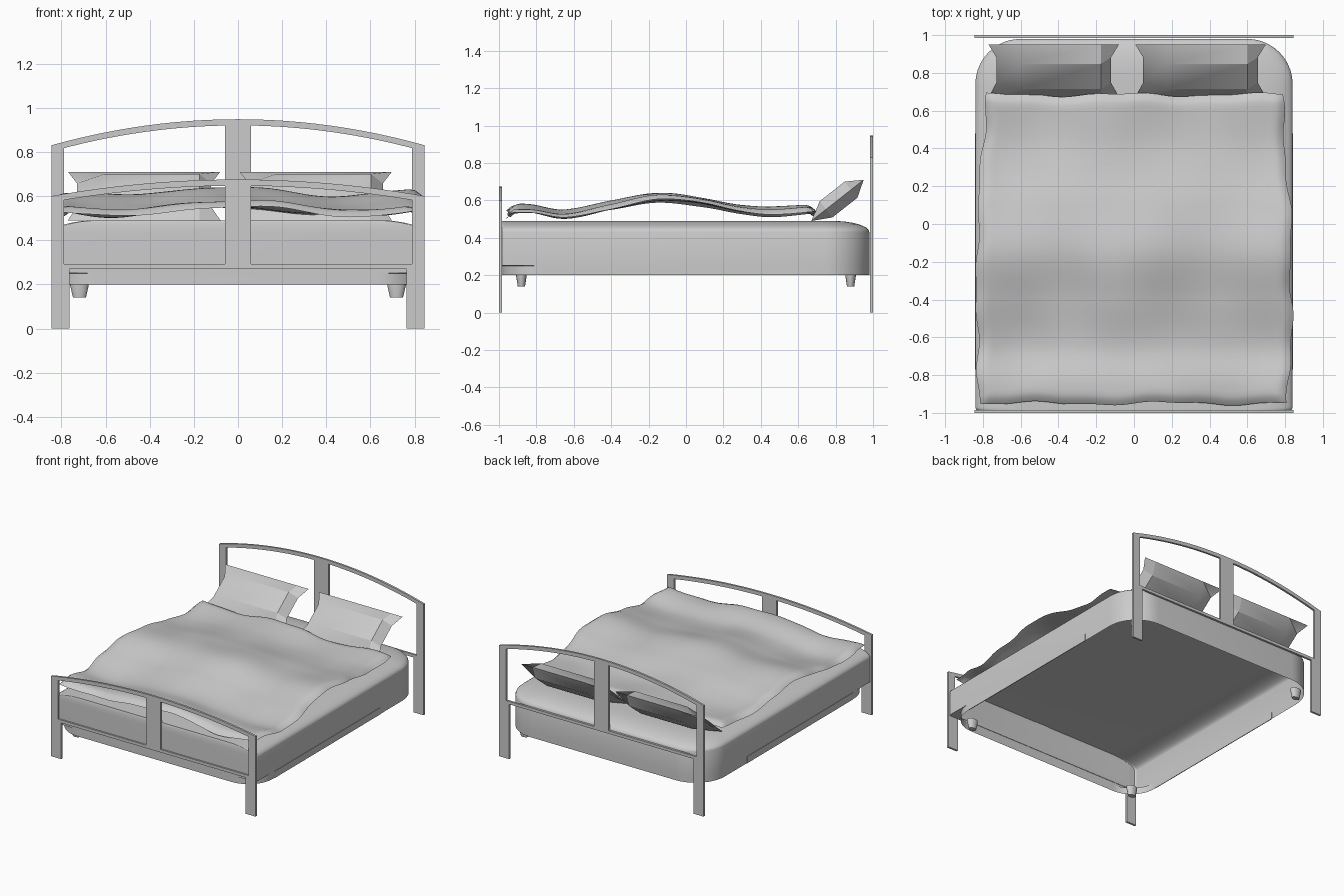
import bpy, bmesh, math

cube = bpy.data.objects.get("Cube")
if cube:
    bpy.data.objects.remove(cube)

grey = bpy.data.materials.new("plain grey")
grey.use_nodes = True
grey.diffuse_color = (0.6, 0.6, 0.6, 1)
grey.node_tree.nodes["Principled BSDF"].inputs["Base Color"].default_value = (0.6, 0.6, 0.6, 1)


def make(name, verts, faces, smooth=None):
    mesh = bpy.data.meshes.new(name)
    mesh.from_pydata(verts, [], faces)
    bm = bmesh.new()
    bm.from_mesh(mesh)
    bmesh.ops.remove_doubles(bm, verts=bm.verts, dist=0.0005)
    bmesh.ops.recalc_face_normals(bm, faces=bm.faces)
    bm.to_mesh(mesh)
    bm.free()
    mesh.materials.append(grey)
    ob = bpy.data.objects.new(name, mesh)
    bpy.context.collection.objects.link(ob)
    if smooth:
        bpy.ops.object.select_all(action="DESELECT")
        ob.select_set(True)
        bpy.context.view_layer.objects.active = ob
        bpy.ops.object.shade_smooth_by_angle(angle=math.radians(smooth))
    return ob


def board(name, outline, y0, y1):
    # Flat outline in x and z, given thickness along y
    n = len(outline)
    verts = [(x, y, z) for y in (y0, y1) for x, z in outline]
    faces = [list(range(n)), list(range(n, 2 * n))]
    faces += [[i, (i + 1) % n, (i + 1) % n + n, i + n] for i in range(n)]
    return make(name, verts, faces)


def box(name, x0, x1, y0, y1, z0, z1):
    return board(name, [(x0, z0), (x1, z0), (x1, z1), (x0, z1)], y0, y1)


def end_frame(name, y0, y1, edge, rise, rail):
    # Arched frame with two posts, a centre post and a lower rail
    def arch(x):
        return edge + rise * (1 - (x / 0.845) ** 2)
    xs = [-0.845 + 1.69 * i / 24 for i in range(25)]
    top = [(x, arch(x)) for x in xs]
    low = [(x, arch(x) - 0.028) for x in reversed(xs)]
    board(name + "_arch", top + low, y0, y1)
    for side, s in (("right", -1), ("left", 1)):
        post = [(0.845, 0), (0.762, 0), (0.762, rail), (0.787, rail + 0.01),
                (0.787, arch(0.787) - 0.01), (0.845, edge - 0.005)]
        board(f"{name}_{side}_post", [(s * x, z) for x, z in post], y0, y1)
    box(name + "_centre_post", -0.06, 0.06, y0, y1, rail, edge + rise - 0.01)
    box(name + "_lower_rail", -0.79, 0.79, y0, y1, rail, rail + 0.022)


end_frame("headboard", 0.985, 1.0, 0.83, 0.118, 0.41)
end_frame("footboard", -1.0, -0.985, 0.60, 0.075, 0.27)


# Mattress base: hollow shell, open underneath, with a soft top edge
def ring(inset, z, front_radius):
    w, back = 0.84 - inset, 0.98 - inset
    pts = []
    steps = 10
    rb = max(0.24 - inset * 0.6, 0.05)
    for cx, cy, r, start in ((w, -0.988, front_radius, -90), (w, back, rb, 0),
                             (-w, back, rb, 90), (-w, -0.988, front_radius, 180)):
        ox = cx - math.copysign(r, cx)
        oy = cy - math.copysign(r, cy)
        for i in range(steps + 1):
            a = math.radians(start + 90 * i / steps)
            pts.append((ox + r * math.cos(a), oy + r * math.sin(a), z))
    return pts


rings = [ring(0, 0.2, 0.2), ring(0, 0.25, 0.2), ring(0, 0.252, 0.02)]
for i in range(9):
    a = math.radians(90 * i / 8)
    rings.append(ring(0.2 * (1 - math.cos(a)), 0.43 + 0.06 * math.sin(a), 0.02))
n = len(rings[0])
faces = [[k * n + i, k * n + (i + 1) % n, (k + 1) * n + (i + 1) % n, (k + 1) * n + i]
         for k in range(len(rings) - 1) for i in range(n)]
faces.append([(len(rings) - 1) * n + i for i in range(n)])
make("mattress_base", [p for r in rings for p in r], faces, smooth=40)

# Side panels and feet
for side, s in (("right", -1), ("left", 1)):
    x0, x1 = sorted((s * 0.838, s * 0.843))
    box(side + "_side_panel", x0, x1, -0.77, 0.48, 0.2, 0.25)
    for end, y in (("front", -0.88), ("back", 0.88)):
        verts = []
        for z, r in ((0.14, 0.7), (0.195, 1.0), (0.21, 1.0)):
            for i in range(16):
                a = math.tau * i / 16
                verts.append((s * 0.718 + 0.042 * r * math.cos(a), y + 0.028 * r * math.sin(a), z))
        faces = [list(range(16)), list(range(32, 48))]
        faces += [[k + i, k + (i + 1) % 16, k + 16 + (i + 1) % 16, k + 16 + i]
                  for k in (0, 16) for i in range(16)]
        make(f"{end}_{side}_foot", verts, faces, smooth=40)

# Duvet: one draped sheet with soft folds and a drooping rim
profile = [(-0.95, 0.56), (-0.83, 0.56), (-0.65, 0.53), (-0.4, 0.572), (-0.15, 0.622),
           (0.1, 0.597), (0.3, 0.56), (0.45, 0.547), (0.69, 0.562)]


def height(y):
    # Smooth cubic through the profile points
    k = 0
    while k < len(profile) - 2 and y > profile[k + 1][0]:
        k += 1

    def slope(i):
        a, b = profile[max(i - 1, 0)], profile[min(i + 1, len(profile) - 1)]
        return (b[1] - a[1]) / (b[0] - a[0])
    (a, za), (b, zb) = profile[k], profile[k + 1]
    d = b - a
    t = (y - a) / d
    h = t * t * (3 - 2 * t)
    return (za + (zb - za) * h + d * slope(k) * t * (1 - t) ** 2
            - d * slope(k + 1) * t * t * (1 - t))


def duvet_point(u, v):
    y = -0.95 + 1.635 * v
    half = 0.832 - 0.05 * max(0, v - 0.55) / 0.45 - 0.025 * max(0, 1 - v / 0.1)
    x = u * (half + 0.008 * math.sin(11 * y + u) + 0.005 * math.sin(23 * y))
    y += 0.008 * math.sin(9 * x + 2 * v) + 0.004 * math.sin(21 * x)
    fold = (0.024 - 0.012 * v) * math.cos(6 * x + 0.8 * v)
    fold += 0.005 * math.sin(9 * x - 6 * y) + 0.003 * math.sin(15 * x + 8 * y)
    rim = min(0.8 * (1 - abs(u)), 1.6 * v, 1.6 * (1 - v))
    droop = 0.028 * max(0, 1 - rim / 0.05) ** 2
    return (x, y, max(height(y) + fold - droop, 0.496))


nx, ny = 64, 64
verts = [duvet_point(2 * i / nx - 1, j / ny) for j in range(ny + 1) for i in range(nx + 1)]
faces = [[k, k + 1, k + nx + 2, k + nx + 1]
         for j in range(ny) for k in range(j * (nx + 1), j * (nx + 1) + nx)]
make("duvet", verts, faces, smooth=60)

# Pillows: pointed corners, pinched sides, leaning on the headboard
us, vs = (-0.345, -0.18, 0.25, 0.345), (0, 0.1, 0.27, 0.356)
for side, cx in (("right", -0.425), ("left", 0.352)):
    verts = []
    for front in (1, -1):
        for j, v in enumerate(vs):
            for i, u in enumerate(us):
                inner_u, inner_v = i in (1, 2), j in (1, 2)
                x = cx + u * (0.88 if inner_v and not inner_u else 1)
                bulge = 0.055 * front if inner_u and inner_v else 0
                verts.append((x, 0.67 + 0.786 * v - 0.618 * bulge,
                              0.49 + 0.618 * v + 0.786 * bulge))
    faces = [[k, k + 1, k + 5, k + 4] for base in (0, 16) for j in range(3)
             for k in range(base + 4 * j, base + 4 * j + 3)]
    make(side + "_pillow", verts, faces, smooth=25)
